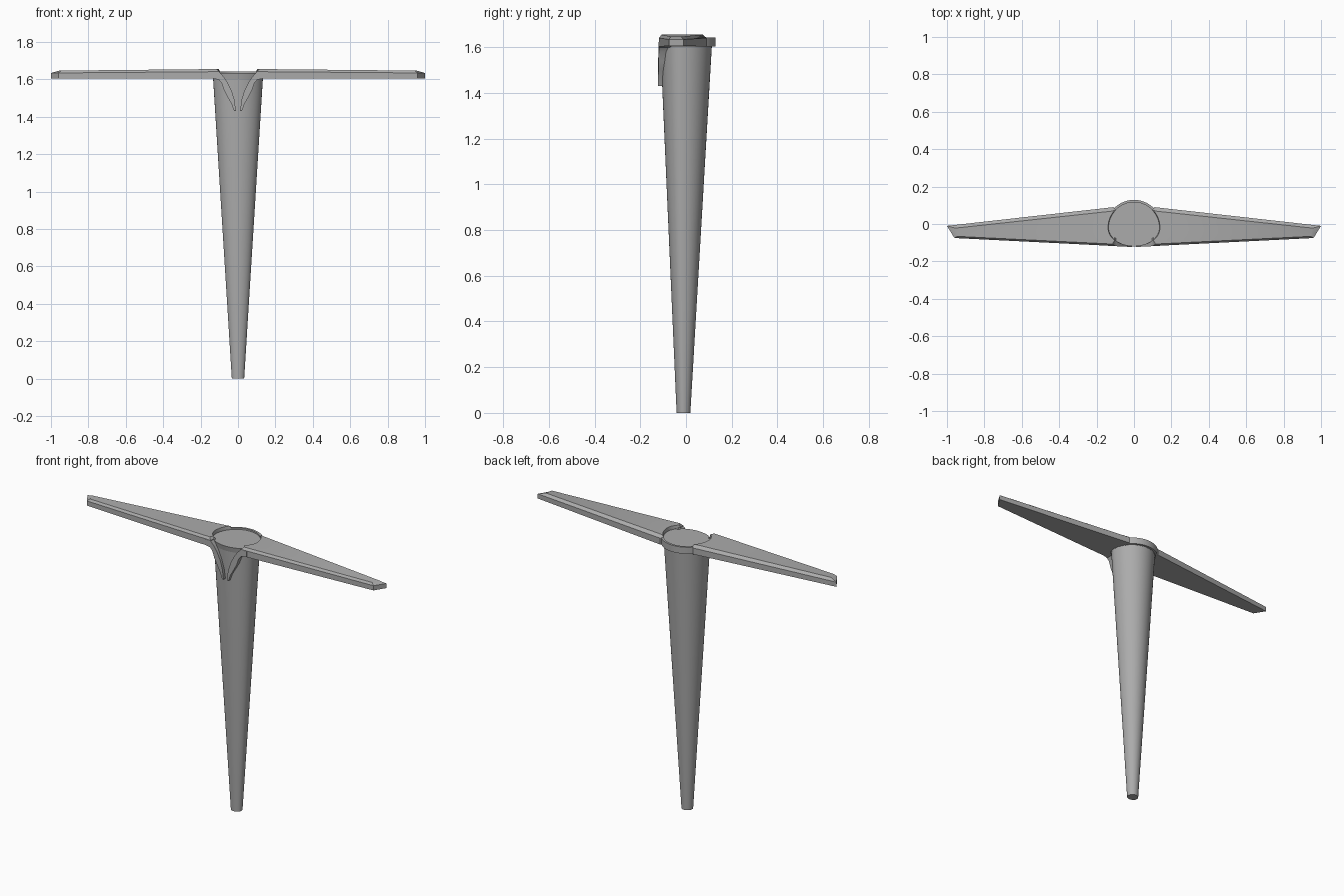
import bpy, bmesh
from math import sin, cos, radians

if "Cube" in bpy.data.objects:
    bpy.data.objects.remove(bpy.data.objects["Cube"])

CY = -0.02  # y centre of the post head

grey = bpy.data.materials.new("dark_grey")
grey.diffuse_color = (0.41, 0.41, 0.41, 1)
grey.use_nodes = True
grey.node_tree.nodes["Principled BSDF"].inputs["Base Color"].default_value = grey.diffuse_color


def add_loft(name, loops, mirror=False, smooth=True):
    """Skin a stack of equal-length point loops and cap both ends."""
    bm = bmesh.new()
    rings = [[bm.verts.new(p) for p in loop] for loop in loops]
    n = len(rings[0])
    for a, b in zip(rings, rings[1:]):
        for i in range(n):
            j = (i + 1) % n
            bm.faces.new((a[i], a[j], b[j], b[i]))
    bm.faces.new(rings[0][::-1])
    bm.faces.new(rings[-1])
    bmesh.ops.recalc_face_normals(bm, faces=bm.faces)
    mesh = bpy.data.meshes.new(name)
    bm.to_mesh(mesh)
    bm.free()
    mesh.materials.append(grey)
    ob = bpy.data.objects.new(name, mesh)
    bpy.context.collection.objects.link(ob)
    if mirror:
        ob.modifiers.new("Mirror", 'MIRROR')
    if smooth:
        bpy.ops.object.select_all(action='DESELECT')
        bpy.context.view_layer.objects.active = ob
        ob.select_set(True)
        bpy.ops.object.shade_smooth_by_angle(angle=radians(30))
    return ob


def arc(r, a0, a1, n, cy=CY, front=0.72):
    """Points round the post axis: circular behind, flatter in front."""
    angles = [radians(a0 + (a1 - a0) * i / n) for i in range(n + 1)]
    return [(r * cos(a), cy + r * sin(a) * (1 if sin(a) > 0 else front))
            for a in angles]


def at(points, z):
    return [(x, y, z) for x, y in points]


def post_ring(r, cy, front, z):
    return at(arc(r, 0, 360, 64, cy, front)[:-1], z)


# Tapered post: round back and sides, flatter front
add_loft("post", [post_ring(0.033, -0.014, 0.82, 0),
                  post_ring(0.133, CY, 0.69, 1.603)])

# Round head, its top sunk between the arms
add_loft("head_disc", [post_ring(0.134, CY, 0.69, 1.603),
                       post_ring(0.138, CY, 0.72, 1.634)])

# Rim behind the head
rim = arc(0.149, 40, 140, 24) + arc(0.136, 140, 40, 24)
add_loft("back_rim", [at(rim, 1.603), at(rim, 1.643)])

# Tapered arms with chamfered top edges, curved to fit the head
side = arc(0.136, 45, -43, 16) + [(0.10, -0.118), (0.96, -0.075),
                                  (1.0, -0.01), (0.11, 0.09)]
crown = arc(0.139, 42, -42, 16) + [(0.115, -0.107), (0.945, -0.066),
                                   (0.955, -0.022), (0.125, 0.068)]


def slope(points, z, drop):
    return [(x, y, z - drop * max(0, x - 0.1)) for x, y in points]


add_loft("arms", [slope(side, 1.603, -0.003), slope(side, 1.641, 0.008),
                  slope(crown, 1.655, 0.010)], mirror=True)

# Curved prongs running from the arm fronts down the post
prong = [(0.14, 1.638), (0.103, 1.641), (0.08, 1.618), (0.055, 1.582),
         (0.034, 1.54), (0.019, 1.49), (0.011, 1.43), (0.021, 1.43),
         (0.034, 1.467), (0.055, 1.504), (0.074, 1.54), (0.088, 1.58),
         (0.103, 1.598), (0.14, 1.605)]
add_loft("prongs", [[(x, -0.1235 + 0.05 * x, z) for x, z in prong],
                    [(x, -0.104 + 0.3 * x, z) for x, z in prong]],
         mirror=True)
